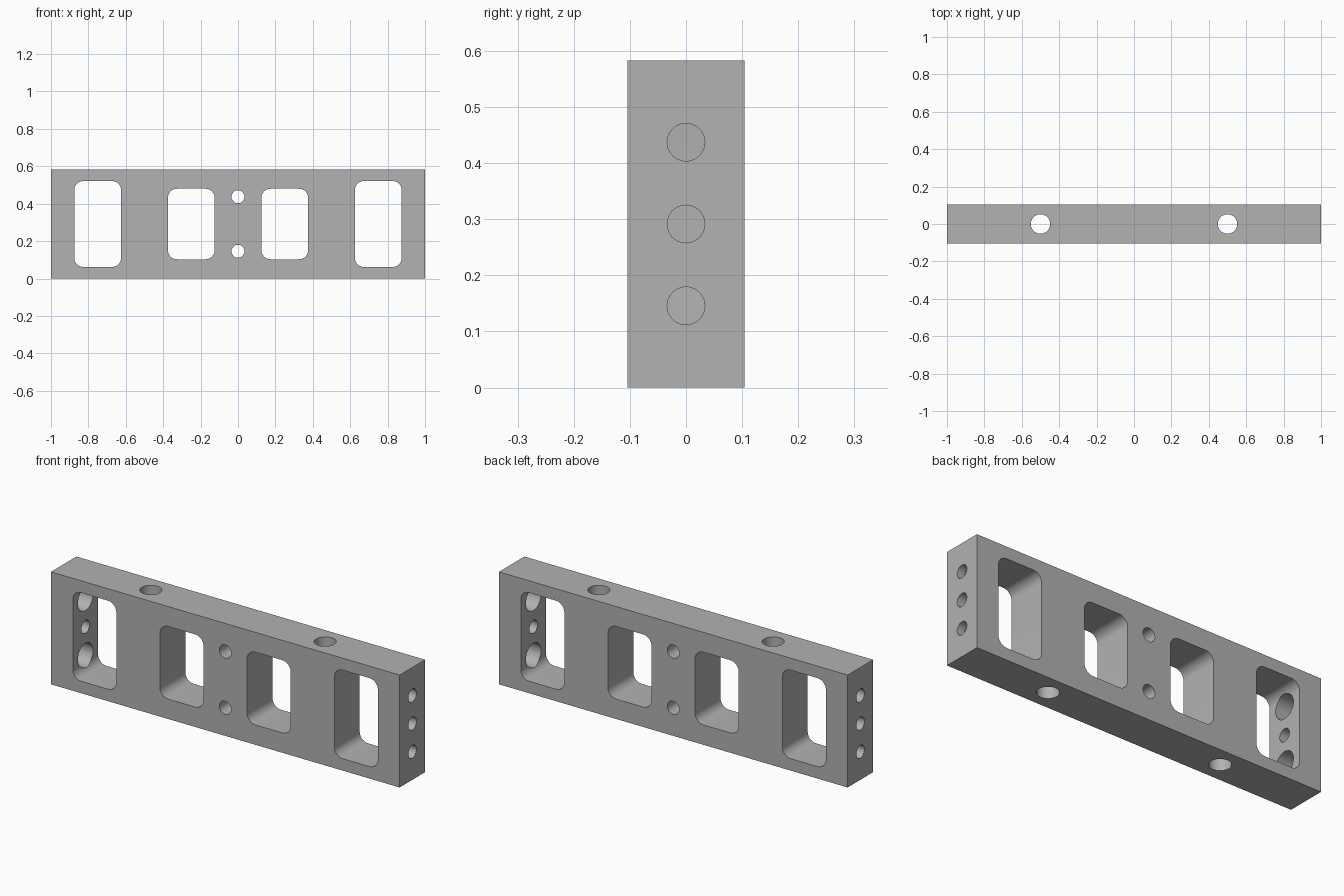
import bpy
import bmesh
from math import pi
from mathutils import Matrix

default = bpy.data.objects.get("Cube")
if default:
    bpy.data.objects.remove(default, do_unlink=True)

LENGTH, DEPTH, HEIGHT = 2.0, 0.208, 0.583
MID = HEIGHT / 2
HOLE_ROWS = (MID / 2, MID, MID * 1.5)

grey = bpy.data.materials.new("machined_grey")
grey.use_nodes = True
colour = (0.445, 0.445, 0.445, 1)
grey.diffuse_color = colour
grey.node_tree.nodes["Principled BSDF"].inputs["Base Color"].default_value = colour


def make_object(name, bm):
    mesh = bpy.data.meshes.new(name)
    bm.to_mesh(mesh)
    bm.free()
    obj = bpy.data.objects.new(name, mesh)
    obj.data.materials.append(grey)
    bpy.context.collection.objects.link(obj)
    return obj


def block(name, centre, size, corner=0):
    """Box, optionally with its front-to-back edges rounded."""
    bm = bmesh.new()
    bmesh.ops.create_cube(bm, size=1)
    bmesh.ops.scale(bm, vec=size, verts=bm.verts)
    bmesh.ops.translate(bm, vec=centre, verts=bm.verts)
    if corner:
        edges = [e for e in bm.edges
                 if abs(e.verts[0].co.y - e.verts[1].co.y) > size[1] / 2]
        bmesh.ops.bevel(bm, geom=edges, offset=corner, segments=8,
                        profile=0.5, affect='EDGES')
    return make_object(name, bm)


def drill(name, centre, radius, length, axis):
    """Cylinder along the given axis."""
    turn = {'X': Matrix.Rotation(pi / 2, 4, 'Y'),
            'Y': Matrix.Rotation(pi / 2, 4, 'X'),
            'Z': Matrix.Identity(4)}[axis]
    bm = bmesh.new()
    bmesh.ops.create_cone(bm, cap_ends=True, segments=48, radius1=radius,
                          radius2=radius, depth=length,
                          matrix=Matrix.Translation(centre) @ turn)
    return make_object(name, bm)


plate = block("spacer_block", (0, 0, MID), (LENGTH, DEPTH, HEIGHT))
cutters = []

for side in (-1, 1):
    # Tall outer windows and shorter inner windows
    for x, tall in ((0.75, 0.459), (0.25, 0.377)):
        cutters.append(block("window_cutter", (side * x, 0, MID),
                             (0.25, 0.4, tall), 0.048))
    # Vertical holes through the solid webs
    cutters.append(drill("vertical_cutter", (side * 0.5, 0, MID), 0.052, 1, 'Z'))
    # End holes opening into the outer windows
    for z in HOLE_ROWS:
        cutters.append(drill("end_cutter", (side * 0.95, 0, z), 0.0335, 0.3, 'X'))
    # Counterbores on the inner face of each end wall
    for z in HOLE_ROWS[::2]:
        cutters.append(drill("counterbore_cutter", (side * 0.879, 0, z),
                             0.0615, 0.158, 'X'))

# Central holes, front to back
for z in HOLE_ROWS[::2]:
    cutters.append(drill("central_cutter", (0, 0, z), 0.0345, 0.5, 'Y'))

bpy.ops.object.select_all(action='DESELECT')
bpy.context.view_layer.objects.active = plate
plate.select_set(True)
for cutter in cutters:
    cut = plate.modifiers.new("cut", 'BOOLEAN')
    cut.operation = 'DIFFERENCE'
    cut.solver = 'EXACT'
    cut.object = cutter
    bpy.ops.object.modifier_apply(modifier=cut.name)
    bpy.data.objects.remove(cutter, do_unlink=True)

bpy.ops.object.shade_smooth_by_angle(angle=pi / 6)
